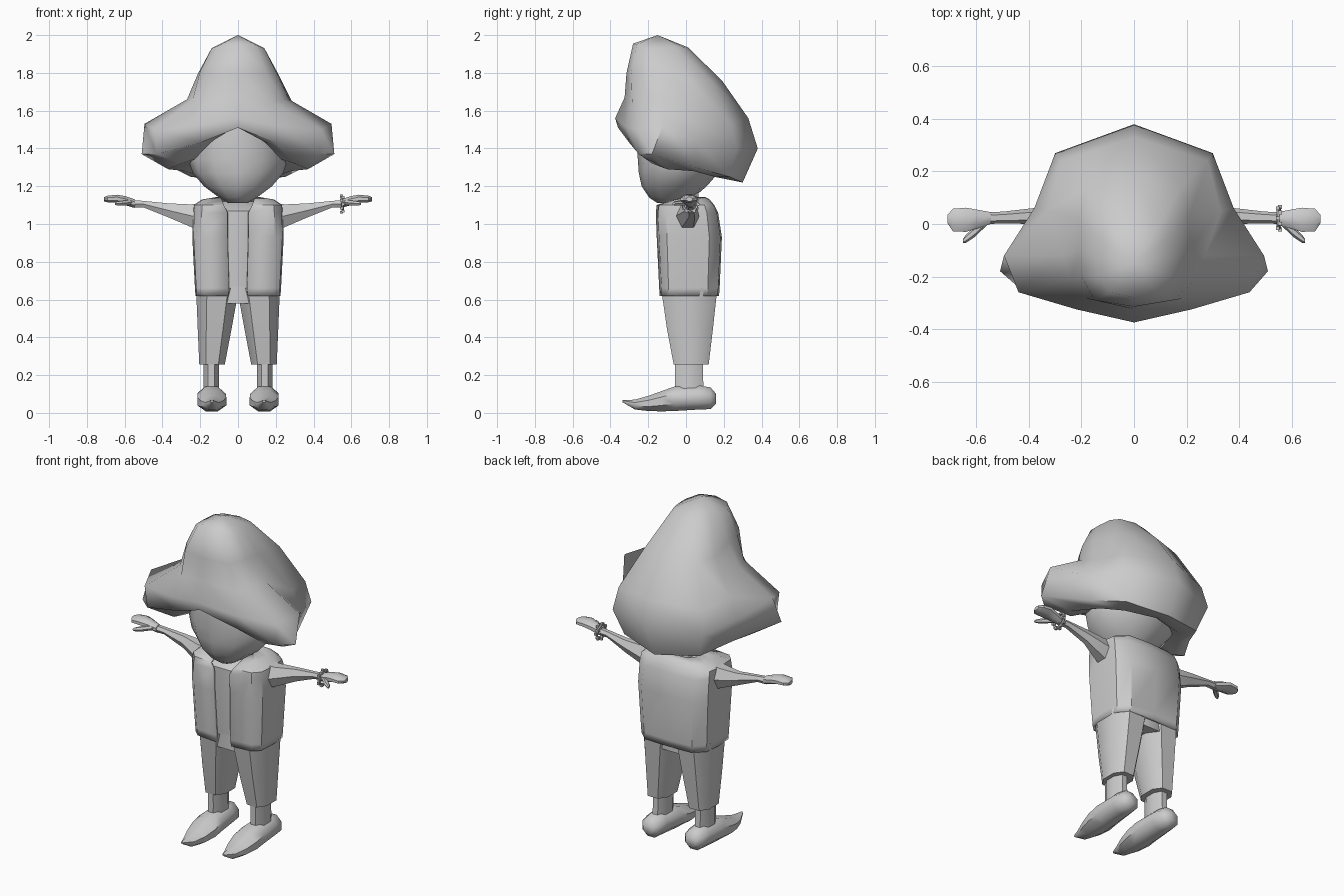
import bpy, bmesh, math
from mathutils import Vector

if "Cube" in bpy.data.objects:
    bpy.data.objects.remove(bpy.data.objects["Cube"])

grey = bpy.data.materials.new("light grey")
grey.diffuse_color = (0.6, 0.6, 0.6, 1)
grey.use_nodes = True
grey.node_tree.nodes["Principled BSDF"].inputs["Base Color"].default_value = grey.diffuse_color


def finish(ob, angle=40):
    ob.data.materials.append(grey)
    bpy.ops.object.select_all(action='DESELECT')
    ob.select_set(True)
    bpy.context.view_layer.objects.active = ob
    bpy.ops.object.shade_smooth_by_angle(angle=math.radians(angle))
    return ob


def skin(name, rings, closed=True, caps=True, tips=(None, None), mirror=False, angle=40):
    """Join rings of points into a surface; close the ends with a cap or a tip point."""
    bm = bmesh.new()
    vs = [[bm.verts.new(p) for p in r] for r in rings]
    n = len(vs[0])
    for a, b in zip(vs, vs[1:]):
        for i in range(n if closed else n - 1):
            j = (i + 1) % n
            bm.faces.new((a[i], a[j], b[j], b[i]))
    if caps:
        for ring, tip in ((vs[0], tips[0]), (vs[-1], tips[1])):
            if tip is None:
                bm.faces.new(ring)
            else:
                t = bm.verts.new(tip)
                for i in range(n):
                    bm.faces.new((ring[i], ring[(i + 1) % n], t))
    bmesh.ops.recalc_face_normals(bm, faces=bm.faces)
    me = bpy.data.meshes.new(name)
    bm.to_mesh(me)
    bm.free()
    ob = bpy.data.objects.new(name, me)
    bpy.context.collection.objects.link(ob)
    if mirror:
        ob.modifiers.new("mirror", 'MIRROR').use_mirror_merge = False
    return finish(ob, angle)


def loft(name, axis, rings, n=8, power=1.0, **kw):
    """Each ring is (position on axis, min a, max a, min b, max b)."""
    out = []
    for t, a0, a1, b0, b1 in rings:
        ring = []
        for i in range(n):
            u = 2 * math.pi * (i + 0.5 * (n == 8)) / n
            c, s = math.cos(u), math.sin(u)
            if n == 8:   # octagon touches its bounding box
                c, s = c / math.cos(math.pi / 8), s / math.cos(math.pi / 8)
            c = math.copysign(abs(c) ** power, c)
            s = math.copysign(abs(s) ** power, s)
            a = (a0 + a1) / 2 + c * (a1 - a0) / 2
            b = (b0 + b1) / 2 + s * (b1 - b0) / 2
            ring.append({'x': (t, a, b), 'y': (a, t, b), 'z': (a, b, t)}[axis])
        out.append(ring)
    return skin(name, out, **kw)


# floppy hat: seven half profiles from front centre to back centre, crown to inner rim
cols = [
    [(0, -.28, 1.955), (0, -.315, 1.8), (0, -.325, 1.67), (0, -.375, 1.56), (0, -.36, 1.51), (0, -.25, 1.52)],
    [(.09, -.26, 1.95), (.15, -.29, 1.8), (.18, -.285, 1.64), (.22, -.325, 1.52), (.2, -.3, 1.43), (.17, -.22, 1.42)],
    [(.14, -.2, 1.93), (.2, -.2, 1.81), (.24, -.21, 1.66), (.44, -.26, 1.5), (.43, -.25, 1.37), (.3, -.18, 1.32)],
    [(.14, -.13, 1.93), (.21, -.1, 1.8), (.27, -.12, 1.66), (.495, -.12, 1.53), (.51, -.18, 1.37), (.37, -.1, 1.29)],
    [(.12, -.06, 1.94), (.21, .02, 1.76), (.33, .05, 1.56), (.38, .06, 1.44), (.35, .05, 1.3), (.28, .04, 1.28)],
    [(.09, -.01, 1.935), (.18, .14, 1.75), (.28, .24, 1.53), (.3, .27, 1.4), (.25, .23, 1.25), (.19, .15, 1.25)],
    [(0, .01, 1.935), (0, .19, 1.76), (0, .33, 1.56), (0, .38, 1.4), (0, .3, 1.22), (0, .2, 1.25)],
]
around = cols + [[(-x, y, z) for x, y, z in c] for c in cols[5:0:-1]]
skin("floppy_hat", list(zip(*around)), tips=((0, -.15, 2.0), (0, 0, 1.42)), angle=60)

# head and neck
loft("head", 'z', [(1.11, -.05, .05, -.15, -.04), (1.14, -.1, .1, -.195, .04),
                   (1.2, -.18, .18, -.235, .11), (1.27, -.24, .24, -.25, .17),
                   (1.34, -.262, .262, -.255, .2), (1.45, -.25, .25, -.262, .2),
                   (1.58, -.2, .2, -.25, .14)], n=12, angle=60)
loft("neck", 'z', [(1.05, -.06, .06, -.04, .08), (1.2, -.06, .06, -.06, .06)])

# shirt seen in the vest opening
loft("shirt", 'z', [(.67, -.2, .2, -.12, .15), (.93, -.21, .21, -.135, .165),
                    (1.07, -.2, .2, -.135, .14), (1.12, -.09, .09, -.07, .1)])

# open vest: height, half width, front, back, half gap
rows = []
for z, w, f, b, g in [(.62, .225, -.14, .175, .052), (.66, .228, -.142, .178, .048),
                      (.93, .242, -.155, .19, .055), (1.06, .24, -.16, .17, .055),
                      (1.1, .236, -.155, .15, .075), (1.13, .19, -.07, .125, .085),
                      (1.143, .11, 0, .1, .08)]:
    half = [(g, f, z), (w * .8, f + .012, z), (w * .97, f * .65, z), (w, .02, z),
            (w * .96, b * .65, z), (w * .7, b * .96, z)]
    rows.append(half + [(0, b, z)] + [(-x, y, h) for x, y, h in reversed(half)])
vest = skin("vest", rows, closed=False, caps=False)
m = vest.modifiers.new("thickness", 'SOLIDIFY')
m.thickness, m.offset = .015, -1
# open surfaces: make sure the outside faces away from the body
if vest.data.polygons[0].normal.y > 0:
    vest.data.flip_normals()

# trousers
loft("trouser_waist", 'z', [(.58, -.2, .2, -.115, .15), (.72, -.2, .2, -.115, .15)])
loft("trouser_leg", 'z', [(.255, .07, .205, -.065, .12), (.44, .035, .213, -.1, .142),
                          (.66, -.005, .222, -.132, .166)], power=.8, mirror=True)

# ankles and pointed shoes with turned-up toes
loft("ankle", 'z', [(.08, .1, .185, -.06, .1), (.18, .1, .182, -.058, .09),
                    (.3, .1, .182, -.06, .09)], mirror=True)
loft("shoe", 'y', [(.16, .11, .175, .05, .1), (.13, .085, .2, .02, .135),
                   (.07, .075, .21, .018, .145), (-.06, .065, .215, .01, .14),
                   (-.13, .062, .215, .008, .115), (-.2, .075, .2, .01, .09),
                   (-.27, .1, .175, .018, .07), (-.335, .13, .145, .056, .068)],
     mirror=True, angle=50)

# arms, hands and thumbs
loft("arm", 'x', [(.2, -.055, .07, .955, 1.12), (.25, -.05, .07, .975, 1.113),
                  (.37, 0, .062, 1.03, 1.115), (.5, .002, .047, 1.085, 1.125),
                  (.56, 0, .045, 1.085, 1.13)], n=6, mirror=True)
loft("hand", 'x', [(.545, 0, .045, 1.085, 1.13), (.6, -.018, .055, 1.1, 1.148),
                   (.64, -.03, .062, 1.112, 1.155), (.69, -.028, .058, 1.115, 1.15),
                   (.71, .002, .035, 1.12, 1.142)], mirror=True)
loft("thumb", 'x', [(.56, -.005, .03, 1.1, 1.13), (.61, -.052, -.012, 1.095, 1.125),
                    (.64, -.072, -.04, 1.097, 1.12), (.652, -.072, -.058, 1.1, 1.115)],
     n=6, mirror=True)

# beaded bracelet on one wrist
centre = Vector((.552, .022, 1.105))
bpy.ops.mesh.primitive_torus_add(location=centre, rotation=(0, math.radians(84), 0),
                                 major_radius=.038, minor_radius=.007,
                                 major_segments=16, minor_segments=6)
ring = bpy.context.object
ring.name = "bracelet"
finish(ring)
bm = bmesh.new()
for i in range(12):
    u = i * math.pi / 6
    made = bmesh.ops.create_cube(bm, size=.014)['verts']
    bmesh.ops.translate(bm, verts=made, vec=centre + Vector((.004 * (-1) ** i,
                        .043 * math.cos(u), .043 * math.sin(u))))
me = bpy.data.meshes.new("bracelet_beads")
bm.to_mesh(me)
bm.free()
beads = bpy.data.objects.new("bracelet_beads", me)
bpy.context.collection.objects.link(beads)
finish(beads)
